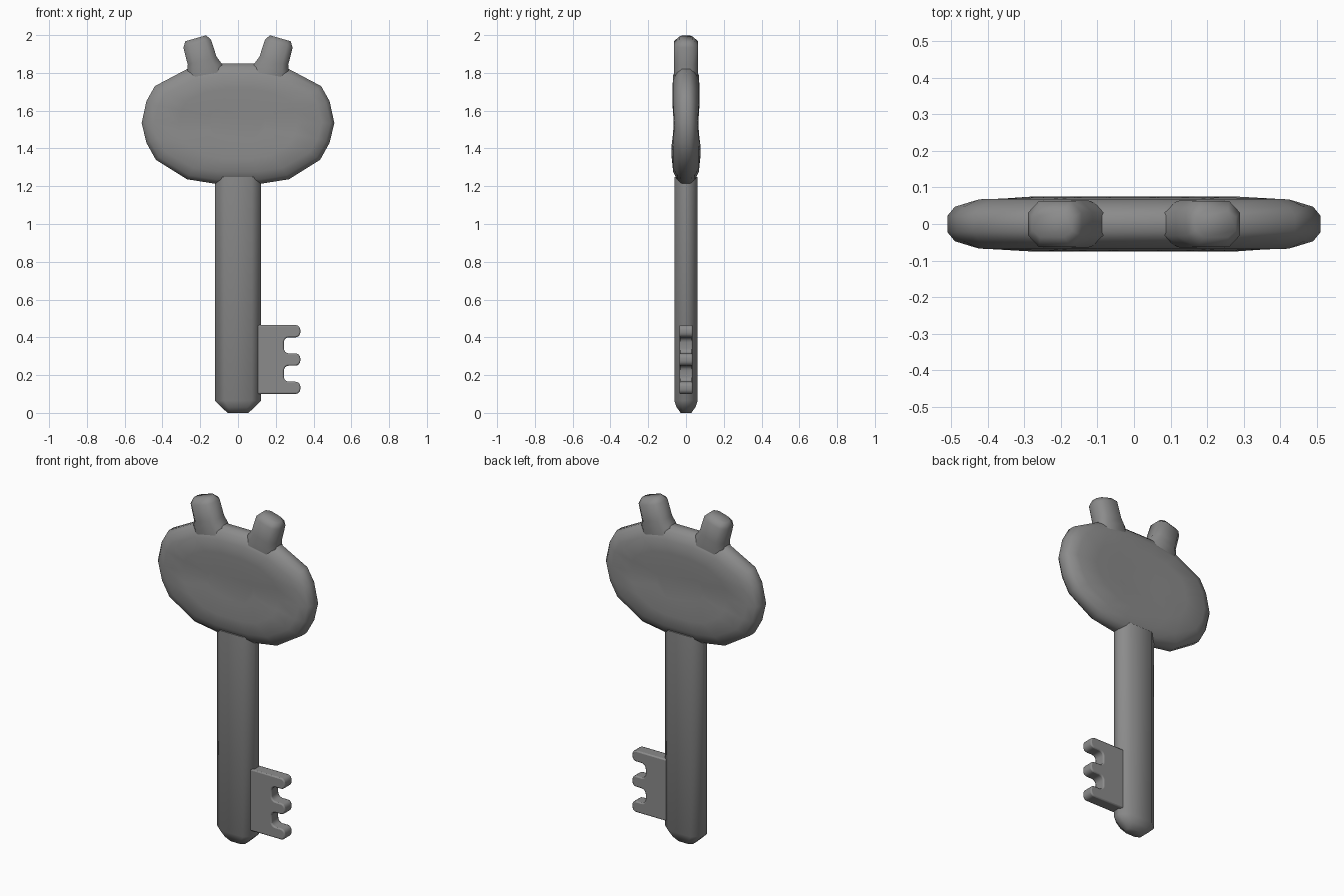
import bpy, bmesh
from math import radians
from mathutils import Vector, Matrix

if "Cube" in bpy.data.objects:
    bpy.data.objects.remove(bpy.data.objects["Cube"])

# Dark grey metal shared by all parts
metal = bpy.data.materials.new("dark_grey")
metal.diffuse_color = (0.26, 0.26, 0.26, 1)
metal.use_nodes = True
metal.node_tree.nodes["Principled BSDF"].inputs["Base Color"].default_value = metal.diffuse_color


def finish(name, bm, angle=50):
    bmesh.ops.recalc_face_normals(bm, faces=bm.faces)
    mesh = bpy.data.meshes.new(name)
    bm.to_mesh(mesh)
    bm.free()
    mesh.materials.append(metal)
    ob = bpy.data.objects.new(name, mesh)
    bpy.context.collection.objects.link(ob)
    bpy.ops.object.select_all(action='DESELECT')
    ob.select_set(True)
    bpy.context.view_layer.objects.active = ob
    bpy.ops.object.shade_smooth_by_angle(angle=radians(angle))
    return ob


def loft(rings):
    """Skin a list of equal-length point rings and cap both ends."""
    bm = bmesh.new()
    loops = [[bm.verts.new(p) for p in ring] for ring in rings]
    for a, b in zip(loops, loops[1:]):
        for i in range(len(a)):
            j = (i + 1) % len(a)
            bm.faces.new((a[i], a[j], b[j], b[i]))
    bm.faces.new(loops[0])
    bm.faces.new(loops[-1])
    return bm


def octagon(hx, hy, cx, cy, z):
    """Rectangle section with corners cut by cx, cy."""
    q = [(hx, hy - cy), (hx - cx, hy)]
    pts = q + [(-x, y) for x, y in q[::-1]]
    pts += [(-x, -y) for x, y in pts]
    return [Vector((x, y, z)) for x, y in pts]


# Head: faceted oval, lofted front to back with a slight waist at mid height
half = [(0.10, 1.85), (0.27, 1.82), (0.44, 1.73), (0.485, 1.65), (0.51, 1.535),
        (0.485, 1.43), (0.435, 1.34), (0.27, 1.237), (0.12, 1.213)]
outline = half + [(-x, z) for x, z in half[::-1]]
levels = [(0.30, 0.30, 0.067), (0.62, 0.58, 0.072), (0.87, 0.80, 0.068),
          (0.96, 0.93, 0.047), (1.0, 1.0, 0.022)]


def head_ring(sx, sz, y):
    ring = []
    for x, z in outline:
        dz = (z - 1.535) * sz
        waist = 0.9 + 0.1 * min(1, abs(dz) / 0.10) if abs(y) > 0.06 else 1
        low = 1.05 if dz < -0.1 and abs(y) > 0.07 else 1
        ring.append(Vector((x * sx, y * waist * low, 1.535 + dz)))
    return ring


front = [head_ring(sx, sz, -y) for sx, sz, y in levels]
back = [head_ring(sx, sz, y) for sx, sz, y in levels[::-1]]
finish("key_head", loft(front + back))

# Ears: tilted pegs with a flared foot and chamfered top
sections = [(0.105, 0.056, -0.03), (0.094, 0.064, 0.04), (0.079, 0.064, 0.08),
            (0.076, 0.063, 0.174), (0.057, 0.036, 0.203)]
for side, name in ((1, "right_ear"), (-1, "left_ear")):
    bm = loft([octagon(hx, hy, hx * 0.4, hy * 0.5, z) for hx, hy, z in sections])
    bm.transform(Matrix.Translation((side * 0.168, 0, 1.788)) @
                 Matrix.Rotation(side * radians(16), 4, 'Y'))
    finish(name, bm)

# Shaft: chamfered bar with a blunt tip
finish("shaft", loft([octagon(0.055, 0.028, 0.025, 0.014, 0.0),
                      octagon(0.088, 0.05, 0.036, 0.03, 0.03),
                      octagon(0.123, 0.062, 0.05, 0.042, 0.065),
                      octagon(0.123, 0.062, 0.05, 0.042, 1.25)]))

# Bit: flat plate with three rounded teeth
profile = [(0.08, 0.10)]
for z in (0.10, 0.25, 0.40):
    if z > 0.10:
        profile.append((0.243, z))
    profile += [(0.33, z), (0.33, z + 0.065)]
    if z < 0.40:
        profile.append((0.243, z + 0.065))
profile.append((0.08, 0.465))
bm = bmesh.new()
bm.faces.new([bm.verts.new((x, -0.035, z)) for x, z in profile])
corners = [v for v in bm.verts if v.co.x > 0.2]
bmesh.ops.bevel(bm, geom=corners, offset=0.026, segments=4, profile=0.5,
                affect='VERTICES')
ext = bmesh.ops.extrude_face_region(bm, geom=bm.faces[:])
bmesh.ops.translate(bm, vec=(0, 0.07, 0),
                    verts=[v for v in ext["geom"] if isinstance(v, bmesh.types.BMVert)])
bit = finish("bit", bm, 40)
edge = bit.modifiers.new("soft_edges", 'BEVEL')
edge.width = 0.007
edge.segments = 2
edge.limit_method = 'ANGLE'
edge.angle_limit = radians(50)
